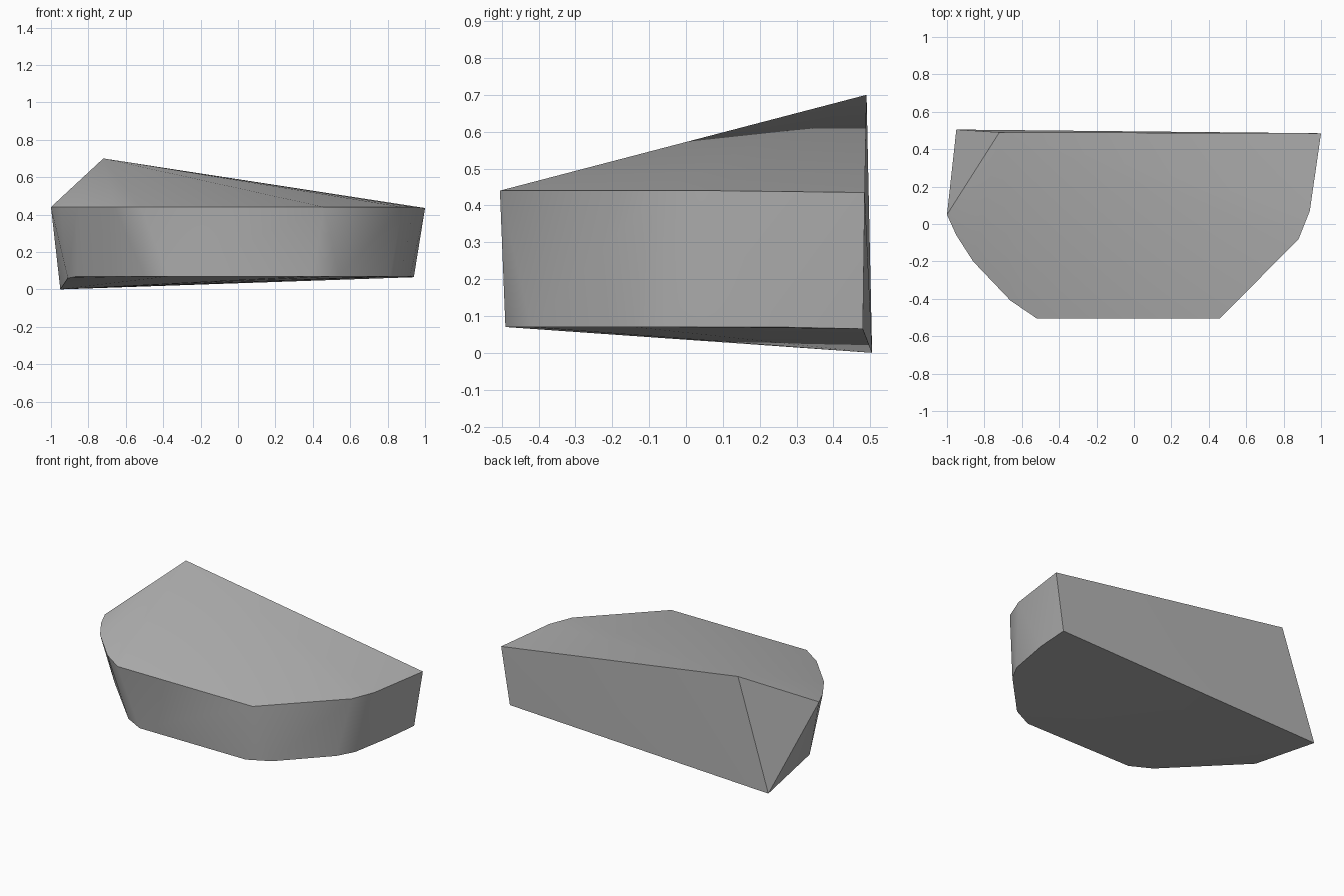
import bpy
import bmesh
from math import radians

default_cube = bpy.data.objects.get("Cube")
if default_cube:
    bpy.data.objects.remove(default_cube, do_unlink=True)


def make_material(name, colour):
    material = bpy.data.materials.new(name)
    material.use_nodes = True
    material.diffuse_color = colour
    shader = material.node_tree.nodes["Principled BSDF"]
    shader.inputs["Base Color"].default_value = colour
    return material


def ring(outline, height):
    return [(x, y, height) for x, y in outline]


def make_hull(name, points, material):
    """Wrap a convex stone surface around the given corner points."""
    bm = bmesh.new()
    for point in points:
        bm.verts.new(point)
    result = bmesh.ops.convex_hull(bm, input=bm.verts[:])
    loose = set(result["geom_interior"]) | set(result["geom_unused"])
    bmesh.ops.delete(bm, geom=[v for v in loose if isinstance(v, bmesh.types.BMVert)],
                     context="VERTS")
    bmesh.ops.recalc_face_normals(bm, faces=bm.faces[:])
    mesh = bpy.data.meshes.new(name)
    bm.to_mesh(mesh)
    bm.free()
    mesh.materials.append(material)
    stone = bpy.data.objects.new(name, mesh)
    bpy.context.collection.objects.link(stone)
    return stone


# Upper rim of the walls, from the right end round the front
upper_rim = ring([(-1, .05), (-.95, -.06), (-.86, -.2), (-.66, -.41), (-.52, -.505),
                  (.46, -.505), (.88, -.08), (.94, .07)], .44)

# Lower rim, slightly drawn in
lower_rim = ring([(-.86, -.05), (-.5, -.42), (-.37, -.49), (.4, -.49),
                  (.54, -.42), (.81, -.14), (.87, -.03), (.92, .25)], .07)

# Corners of the broad broken back face, and the low right end
back_corners = [(1, .485, .435), (.94, .48, .065), (-.95, .505, 0), (-.72, .49, .7)]
right_foot = [(-.91, .02, .06)]

grey = make_material("stone grey", (.45, .45, .45, 1))
rock = make_hull("broken_rock", upper_rim + lower_rim + back_corners + right_foot, grey)

# Soft facets round the walls, crisp rim and back
bpy.ops.object.select_all(action="DESELECT")
rock.select_set(True)
bpy.context.view_layer.objects.active = rock
bpy.ops.object.shade_smooth_by_angle(angle=radians(35))
